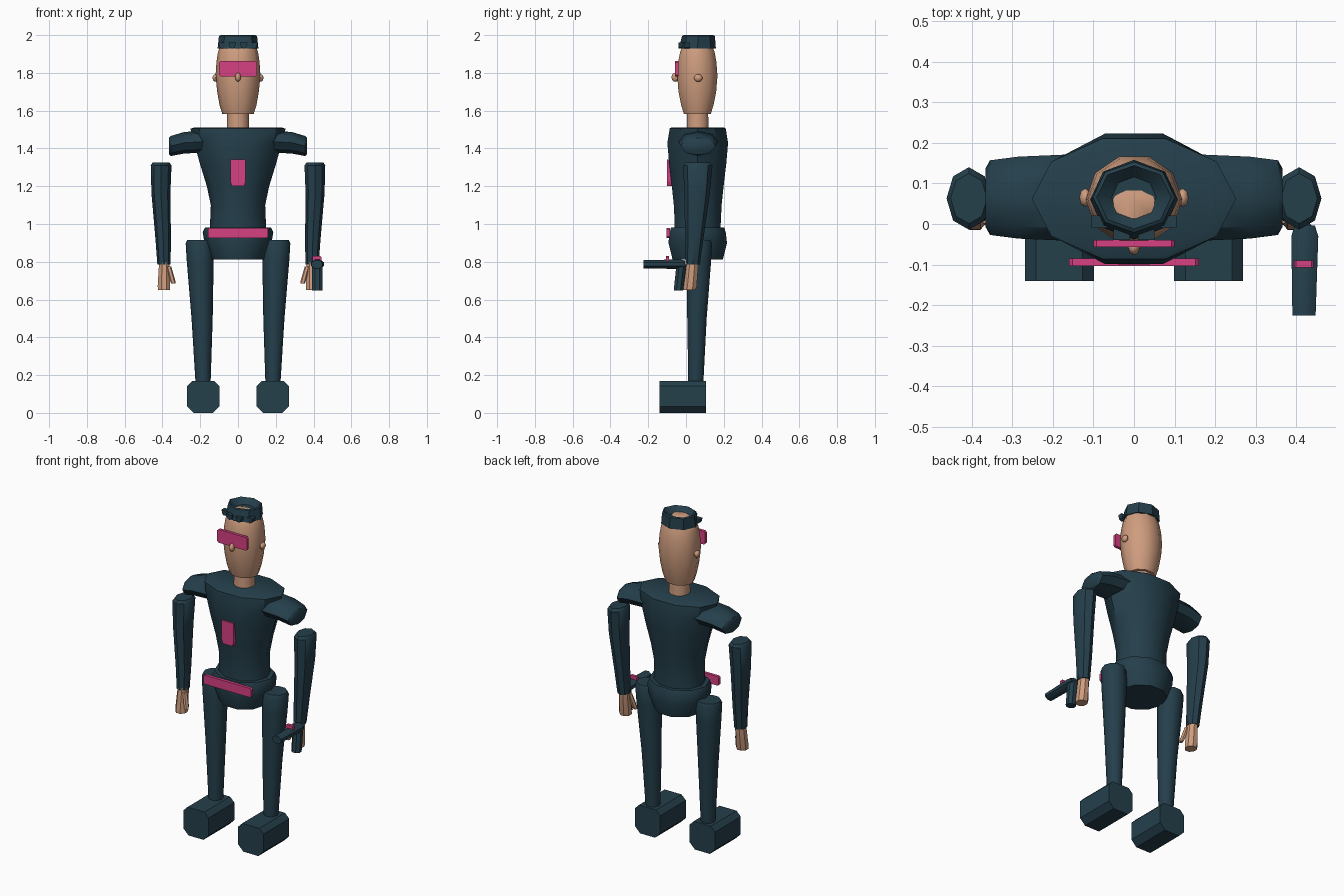
import bpy, bmesh, math
from mathutils import Vector

if "Cube" in bpy.data.objects:
    bpy.data.objects.remove(bpy.data.objects["Cube"])


def material(name, rgb):
    m = bpy.data.materials.new(name)
    m.diffuse_color = (*rgb, 1)
    m.use_nodes = True
    m.node_tree.nodes["Principled BSDF"].inputs["Base Color"].default_value = m.diffuse_color
    return m


TEAL = material("dark_teal", (0.018, 0.05, 0.071))
SKIN = material("skin", (0.62, 0.335, 0.21))
PINK = material("pink", (0.66, 0.053, 0.22))


def finish(name, bm, mat, angle=40, smooth=True):
    bmesh.ops.recalc_face_normals(bm, faces=bm.faces)
    me = bpy.data.meshes.new(name)
    bm.to_mesh(me)
    bm.free()
    me.materials.append(mat)
    ob = bpy.data.objects.new(name, me)
    bpy.context.collection.objects.link(ob)
    bpy.ops.object.select_all(action='DESELECT')
    ob.select_set(True)
    bpy.context.view_layer.objects.active = ob
    if smooth:
        bpy.ops.object.shade_smooth_by_angle(angle=math.radians(angle))
    return ob


def loft(name, rings, mat, n=10, axis='Z', phase=0.0, side=1, smooth=True):
    """Skin elliptical rings (cx, cy, cz, ra, rb); the axis sets the ring plane."""
    bm = bmesh.new()
    loops = []
    for cx, cy, cz, ra, rb in rings:
        loop = []
        for i in range(n):
            t = 2 * math.pi * (i + phase) / n
            a, b = ra * math.cos(t), rb * math.sin(t)
            off = {'Z': (a, b, 0), 'X': (0, a, b), 'Y': (a, 0, b)}[axis]
            p = Vector((cx, cy, cz)) + Vector(off)
            p.x *= side
            loop.append(bm.verts.new(p))
        loops.append(loop)
    for lo, hi in zip(loops, loops[1:]):
        for i in range(n):
            j = (i + 1) % n
            bm.faces.new((lo[i], lo[j], hi[j], hi[i]))
    bm.faces.new(loops[0])
    bm.faces.new(loops[-1])
    return finish(name, bm, mat, smooth=smooth)


def prism(name, outline, y0, y1, mat):
    """Extrude an (x, z) outline from y0 to y1."""
    bm = bmesh.new()
    face = bm.faces.new([bm.verts.new((x, y0, z)) for x, z in outline])
    new = bmesh.ops.extrude_face_region(bm, geom=[face])["geom"]
    for v in new:
        if isinstance(v, bmesh.types.BMVert):
            v.co.y = y1
    return finish(name, bm, mat, smooth=False)


def octagon(x0, x1, z0, z1, top, bottom):
    """Rectangle outline with chamfered corners."""
    return [(x0 + bottom, z0), (x1 - bottom, z0), (x1, z0 + bottom), (x1, z1 - top),
            (x1 - top, z1), (x0 + top, z1), (x0, z1 - top), (x0, z0 + bottom)]


def ball(name, loc, radii, mat):
    bm = bmesh.new()
    bmesh.ops.create_uvsphere(bm, u_segments=8, v_segments=6, radius=1)
    for v in bm.verts:
        v.co = Vector(loc) + Vector(c * r for c, r in zip(v.co, radii))
    return finish(name, bm, mat, 60)


Y = 0.062  # body centre line

# Torso, pelvis and neck
loft("torso", [(0, Y, 0.94, .153, .128), (0, Y, 1.0, .148, .128), (0, Y, 1.10, .144, .133),
               (0, Y, 1.20, .165, .144), (0, Y, 1.32, .202, .159), (0, Y, 1.43, .232, .169),
               (0, Y, 1.505, .252, .156), (0, Y, 1.512, .225, .145)], TEAL)
loft("pelvis", [(0, Y, .812, .142, .14), (0, Y, .90, .177, .163),
                (0, Y, .955, .187, .156), (0, Y, .982, .175, .148)], TEAL)
loft("neck", [(0, Y, 1.48, .06, .06), (0, Y, 1.61, .057, .058)], SKIN)

# Head with a flat-topped crown
loft("head", [(0, .06, 1.582, .083, .075), (0, .06, 1.63, .098, .09), (0, .06, 1.70, .11, .105),
              (0, .06, 1.785, .119, .112), (0, .06, 1.86, .114, .106), (0, .06, 1.91, .106, .096),
              (0, .06, 1.945, .094, .082), (0, .042, 1.972, .05, .03)], SKIN)

# Hair: a band with a hollow top
loft("hair", [(0, .06, 1.93, .108, .098), (0, .066, 1.995, .101, .087), (0, .066, 2.0, .092, .078),
              (0, .066, 1.967, .055, .05)], TEAL, n=8)
# Jagged hairline tufts
for i, x in enumerate((-.085, -.03, .03, .085)):
    y = .06 - .103 * math.sqrt(1 - (x / .115) ** 2)
    prism(f"hair_tuft_{i}", [(x - .02, 1.96), (x - .013, 1.935), (x, 1.928),
                             (x + .013, 1.935), (x + .02, 1.96)], y, y + .03, TEAL)

# Face
prism("visor", octagon(-.1, .1, 1.782, 1.862, .008, .008), -.057, -.04, PINK)
ball("nose", (0, -.057, 1.777), (.015, .02, .024), SKIN)

# Chest badge and belt
prism("chest_badge", [(-.032, 1.202), (.032, 1.202), (.04, 1.225), (.04, 1.342),
                      (-.04, 1.342), (-.04, 1.225)], -.1, -.07, PINK)
prism("belt", octagon(-.16, .16, .925, .98, .008, .008), -.103, -.085, PINK)

for s, tag in ((-1, "left"), (1, "right")):
    ball(f"{tag}_ear", (s * .12, .065, 1.773), (.015, .023, .02), SKIN)
    # Shoulder stub
    loft(f"{tag}_shoulder", [(.17, .065, 1.437, .106, .058), (.285, .065, 1.43, .101, .057),
                             (.355, .065, 1.413, .092, .053), (.366, .065, 1.413, .072, .044)],
         TEAL, n=8, axis='X', side=s)
    # Arm
    loft(f"{tag}_arm", [(.392, .035, .785, .035, .038), (.396, .044, .92, .041, .048),
                        (.408, .058, 1.16, .05, .068), (.407, .063, 1.31, .055, .077),
                        (.407, .063, 1.325, .045, .062)], TEAL, n=8, side=s)
    # Hand and thumb
    loft(f"{tag}_hand", [(.392, .018, .65, .034, .035), (.392, .022, .67, .036, .038),
                         (.39, .034, .80, .03, .035)], SKIN, n=8, phase=.5, side=s)
    loft(f"{tag}_thumb", [(.342, -.005, .685, .011, .013), (.346, 0, .70, .014, .016),
                          (.366, .015, .775, .013, .015)], SKIN, n=6, side=s)
    # Leg
    loft(f"{tag}_leg", [(.185, .052, .16, .04, .042), (.19, .058, .50, .056, .054),
                        (.2, .068, .80, .071, .068), (.204, .07, .895, .073, .071),
                        (.204, .07, .915, .066, .062)], TEAL, n=10, side=s)
    # Foot
    cx = s * .184
    prism(f"{tag}_foot", octagon(cx - .085, cx + .085, 0, .17, .028, .035), -.14, .106, TEAL)

# Hand-held device
loft("device_barrel", [(.419, -.226, .787, .031, .024), (.421, -.03, .787, .036, .027),
                       (.421, -.004, .787, .027, .02)], TEAL, n=8, axis='Y', phase=.5)
loft("device_grip", [(.42, -.04, .648, .03, .027), (.42, -.024, .785, .03, .029)],
     TEAL, n=8, phase=.5)
prism("device_sight", octagon(.394, .442, .80, .83, .005, .005), -.107, -.09, PINK)
